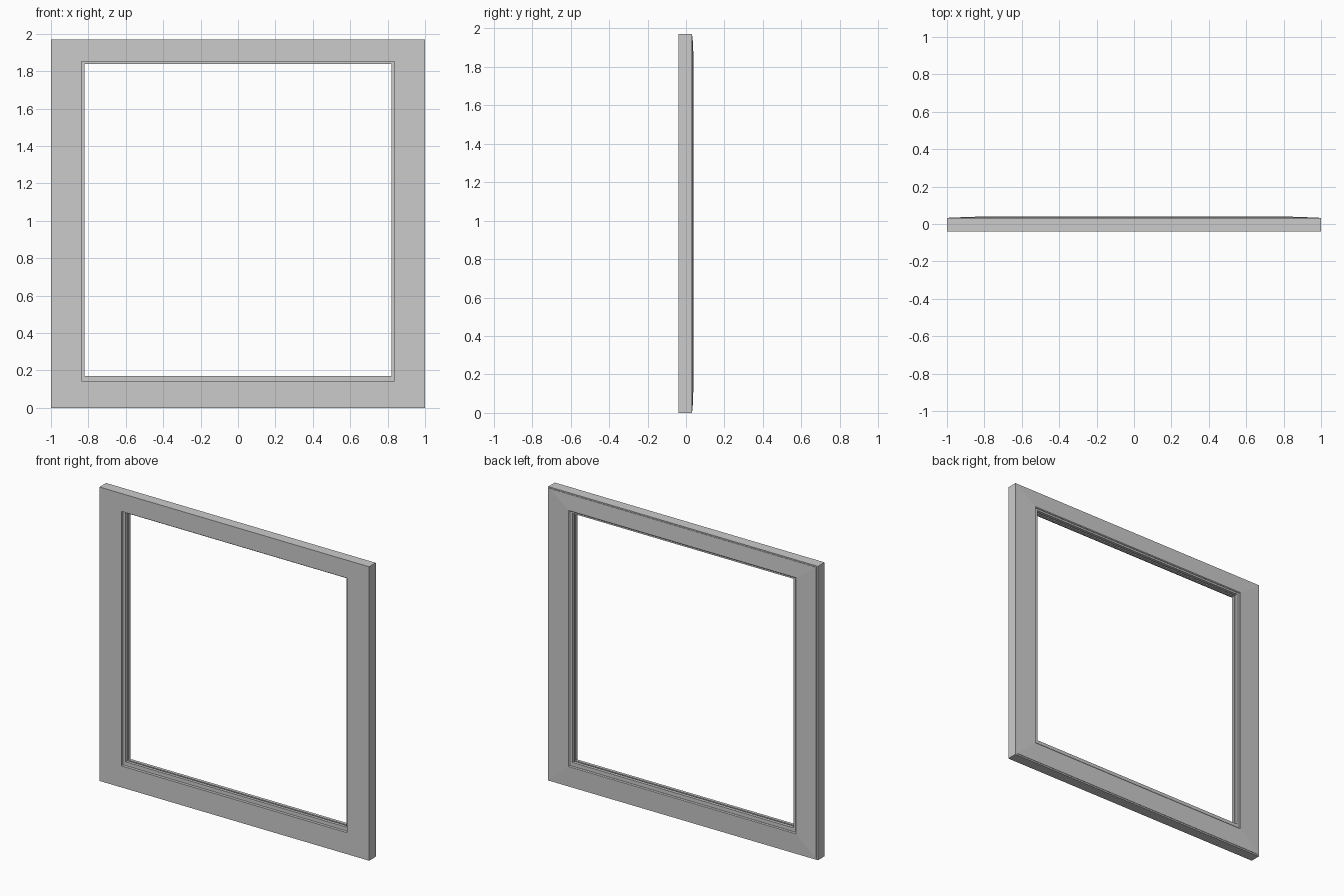
import bpy, bmesh

if "Cube" in bpy.data.objects:
    bpy.data.objects.remove(bpy.data.objects["Cube"])

HALF_W, HEIGHT = 1.0, 1.97
# Rail widths and glazing-lip projections for each side
RAIL = {"side": 0.163, "top": 0.12, "bottom": 0.144}
LIP = {"side": 0.017, "top": 0.012, "bottom": 0.025}

# Closed cross-section: (fraction of rail width, fraction of lip, y)
PROFILE = [
    (0.00, 0, -0.039),                      # flat front face
    (1.00, 0, -0.039), (1.00, 0, -0.020),   # front reveal
    (1.00, 1, -0.020), (1.00, 1, 0.000),    # front glazing bead
    (1.00, 0, 0.000), (1.00, 0, 0.010),     # glass groove
    (1.00, 1, 0.010), (1.00, 1, 0.031),     # rear glazing bead
    (1.00, 0, 0.031), (1.00, 0, 0.034),     # rear reveal
    (0.96, 0, 0.039),                       # softened inner edge
    (0.07, 0, 0.034), (0.07, 0, 0.031),     # sloped back and outer step
    (0.00, 0, 0.031),
]


def mitred_ring(bm, a, b, y):
    """Four mitred corners of one profile point."""
    off = {k: a * RAIL[k] + b * LIP[k] for k in RAIL}
    x = HALF_W - off["side"]
    lo, hi = off["bottom"], HEIGHT - off["top"]
    return [bm.verts.new(p) for p in
            ((-x, y, lo), (x, y, lo), (x, y, hi), (-x, y, hi))]


# Sweep the profile around the rectangular frame
bm = bmesh.new()
rings = [mitred_ring(bm, *p) for p in PROFILE]
for i, ring in enumerate(rings):
    nxt = rings[(i + 1) % len(rings)]
    for j in range(4):
        k = (j + 1) % 4
        bm.faces.new((ring[j], ring[k], nxt[k], nxt[j]))
bmesh.ops.recalc_face_normals(bm, faces=bm.faces)
mesh = bpy.data.meshes.new("window_frame")
bm.to_mesh(mesh)
bm.free()
bpy.context.collection.objects.link(bpy.data.objects.new("window_frame", mesh))
